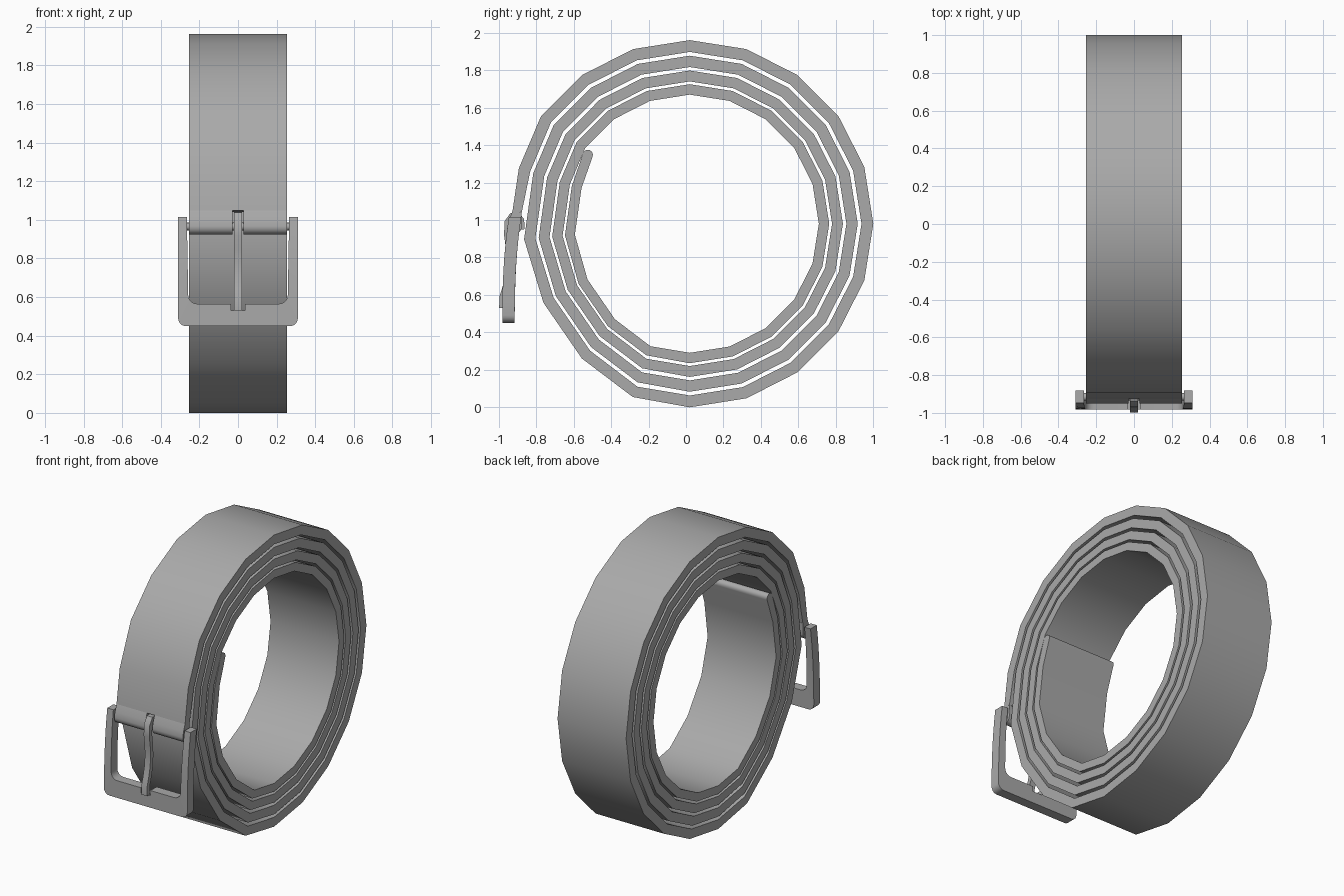
import bpy, bmesh, math
from mathutils import Vector

cube = bpy.data.objects.get("Cube")
if cube:
    bpy.data.objects.remove(cube, do_unlink=True)

grey = bpy.data.materials.new("mid_grey")
grey.use_nodes = True
COLOUR = (0.4, 0.4, 0.4, 1)
grey.diffuse_color = COLOUR
grey.node_tree.nodes["Principled BSDF"].inputs["Base Color"].default_value = COLOUR


def sweep(name, stations, angle=30):
    """Skin a row of four-cornered sections, closed at both ends."""
    bm = bmesh.new()
    rows = [[bm.verts.new(p) for p in s] for s in stations]
    for a, b in zip(rows, rows[1:]):
        for i in range(4):
            j = (i + 1) % 4
            bm.faces.new((a[i], a[j], b[j], b[i]))
    bm.faces.new(rows[0][::-1])
    bm.faces.new(rows[-1])
    bmesh.ops.remove_doubles(bm, verts=bm.verts, dist=0.0001)
    bmesh.ops.recalc_face_normals(bm, faces=bm.faces)
    mesh = bpy.data.meshes.new(name)
    bm.to_mesh(mesh)
    bm.free()
    return finish(bpy.data.objects.new(name, mesh), angle)


def finish(ob, angle=30):
    if not ob.users_collection:
        bpy.context.collection.objects.link(ob)
    ob.data.materials.append(grey)
    bpy.ops.object.select_all(action="DESELECT")
    ob.select_set(True)
    bpy.context.view_layer.objects.active = ob
    bpy.ops.object.shade_smooth_by_angle(angle=math.radians(angle))
    return ob


def ribbon(name, path, x0, x1, angle=30):
    """Band that follows (y, z, thickness) points, from x0 to x1 across."""
    pts = [Vector(p[:2]) for p in path]
    stations = []
    for i, p in enumerate(pts):
        d = (pts[min(i + 1, len(pts) - 1)] - pts[max(i - 1, 0)]).normalized()
        n = Vector((-d.y, d.x)) * path[i][2] / 2
        a, b = p + n, p - n
        stations.append([(x0, *a), (x1, *a), (x1, *b), (x0, *b)])
    return sweep(name, stations, angle)


# Coiled strap: each turn steps inward across the lower front quarter
HALF = 0.255
radii = [0.95, 0.868, 0.79, 0.718, 0.65]
polar = [(94, 0.925, 0.05)]
for k, r in enumerate(radii):
    t = 0.063 - 0.0025 * k
    if k:
        p = radii[k - 1]
        polar += [(18, p * 0.995, t), (38.4, p * 0.94, t),
                  (61.5, p * 0.904, t), (84.6, r * 0.99, t)]
    polar.append((108, r * 0.978, t))
    if k < len(radii) - 1:
        polar += [(a, r, t) for a in range(126, 361, 18)]
coil = [(0.02 - r * math.sin(math.radians(a)),
         0.98 - r * math.cos(math.radians(a)), t) for a, r, t in polar]
# Rounded free end
tip, along = Vector((-0.525, 1.347)), Vector((0.28, 0.96))
for i in range(5):
    a = math.radians(i * 21)
    q = tip + along * 0.028 * math.sin(a)
    coil.append((q.x, q.y, 0.054 * math.cos(a)))
ribbon("strap", coil, -HALF, HALF)

# Strap end folded round the bar, split by the prong slot
BAR = Vector((-0.915, 0.965))
fold = [(coil[0][0], coil[0][1], 0.05), (-0.912, 1.0, 0.064)]
for i in range(7):
    a = math.radians(i * 15)
    fold.append((BAR.x, BAR.y - 0.04 * math.sin(a), 0.072 * max(math.cos(a), 0.02)))
for side, s in (("left", 1), ("right", -1)):
    ribbon("strap_fold_" + side, fold, s * 0.028, s * HALF, 40)

# Buckle bar
bpy.ops.mesh.primitive_cylinder_add(vertices=12, radius=0.02, depth=0.57,
                                    location=(0, *BAR), rotation=(0, math.pi / 2, 0))
bar = bpy.context.object
bar.name = "buckle_bar"
finish(bar, 40)


# Buckle frame: U shape, bowed to follow the strap
def bow(z):
    return -0.949 + 0.035 * max(0, (z - 0.45) / 0.565) ** 2.5


half = []
for i in range(8):
    f = i / 7
    half.append(((0.31, 1.015 - f * 0.525), (0.265 - f * 0.007, 1.015 - f * 0.405)))
for i in range(1, 6):
    a = math.radians(i * 18)
    c, s = math.cos(a), math.sin(a)
    half.append(((0.27 + 0.04 * c, 0.49 - 0.04 * s), (0.213 + 0.045 * c, 0.61 - 0.045 * s)))
half += [((0.035, 0.45), (0.035, 0.565)), ((0.035, 0.45), (0.035, 0.53))]
outline = half + [((-o[0], o[1]), (-n[0], n[1])) for o, n in reversed(half)]
frame = []
for o, n in outline:
    frame.append([(x, bow(z) + dy, z) for (x, z), dy in
                  ((o, -0.033), (n, -0.033), (n, 0.033), (o, 0.033))])
sweep("buckle_frame", frame)

# Prong: hooked over the bar, dipping through the frame onto the notch
prong = [(-0.878, 0.95), (-0.88, 1.0), (-0.9, 1.027), (-0.93, 1.025), (-0.955, 0.99),
         (-0.958, 0.92), (-0.948, 0.85), (-0.945, 0.78), (-0.95, 0.71),
         (-0.966, 0.64), (-0.982, 0.59), (-0.984, 0.53)]
ribbon("buckle_prong", [(y, z, 0.03) for y, z in prong], -0.021, 0.021, 40)
